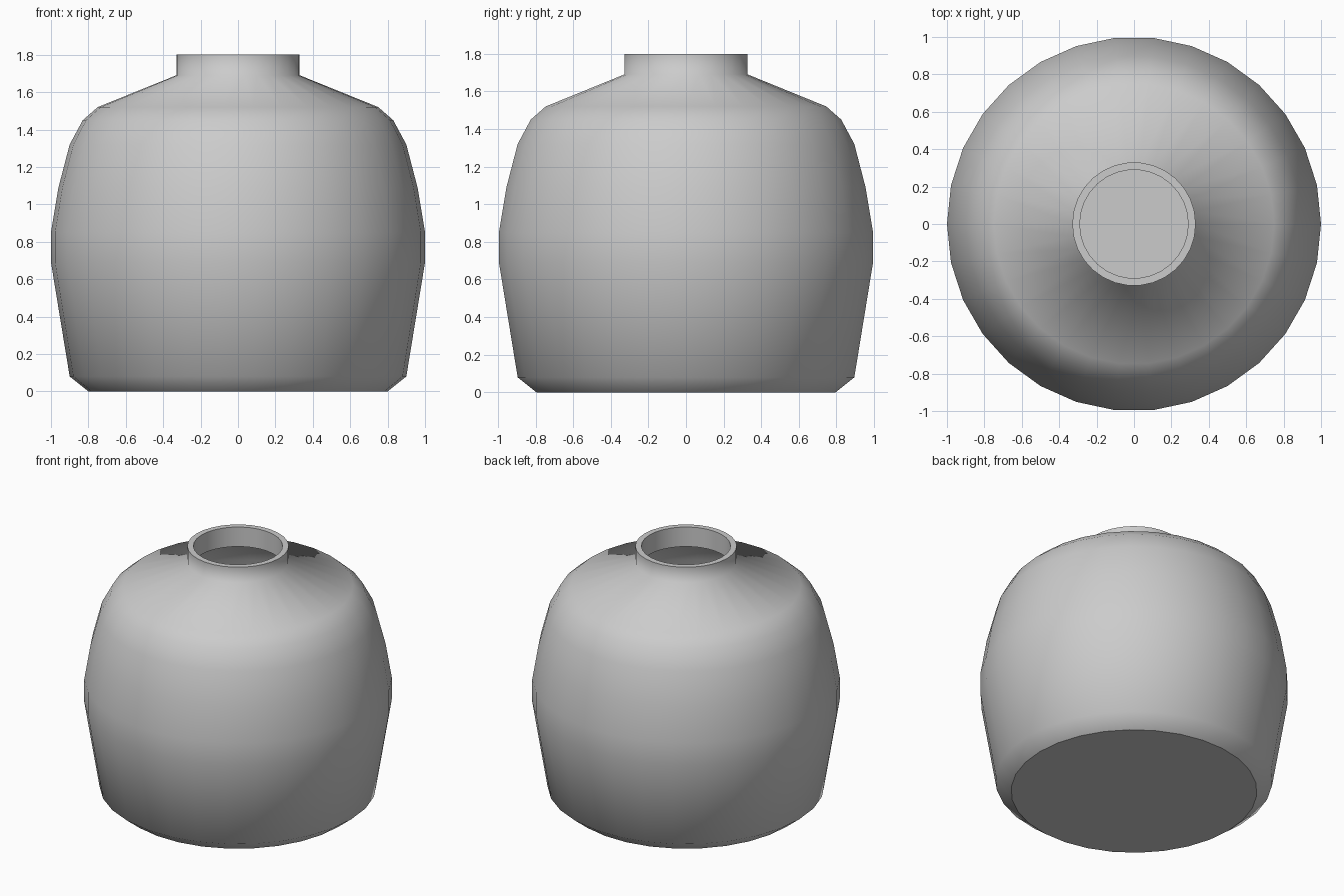
import bpy, bmesh, math

cube = bpy.data.objects.get("Cube")
if cube:
    bpy.data.objects.remove(cube, do_unlink=True)

SEGMENTS = 30
# Outside of the jar, from foot to rim, as (radius, height)
OUTER = [(0.8, 0), (0.9, 0.08), (1, 0.69), (1, 0.85), (0.96, 1.09),
         (0.9, 1.32), (0.83, 1.45), (0.75, 1.52), (0.33, 1.69), (0.33, 1.8)]
# Inside of the hollow, from rim down to floor
INNER = [(0.29, 1.8), (0.29, 1.66), (0.735, 1.48), (0.8, 1.43), (0.86, 1.3),
         (0.92, 1.08), (0.96, 0.84), (0.96, 0.69), (0.863, 0.1), (0.79, 0.04)]

# Plain grey material
grey = bpy.data.materials.new("plain_grey")
grey.use_nodes = True
color = (0.6, 0.6, 0.6, 1)
grey.diffuse_color = color
grey.node_tree.nodes["Principled BSDF"].inputs["Base Color"].default_value = color


def ring(bm, radius, height):
    return [bm.verts.new((radius * math.cos(i * math.tau / SEGMENTS),
                          radius * math.sin(i * math.tau / SEGMENTS), height))
            for i in range(SEGMENTS)]


# Lathe the wall, then cap the base and the inner floor
bm = bmesh.new()
rings = [ring(bm, r, z) for r, z in OUTER + INNER]
for low, high in zip(rings, rings[1:]):
    for i in range(SEGMENTS):
        j = (i + 1) % SEGMENTS
        bm.faces.new((low[i], low[j], high[j], high[i])).smooth = True
bm.faces.new(rings[0][::-1])
bm.faces.new(rings[-1])

# Crisp edges at the foot, both sides of the rim, the inner neck and the floor
rim = len(OUTER)
for k in (0, rim - 1, rim, rim + 1, len(rings) - 1):
    for i in range(SEGMENTS):
        edge = bm.edges.get((rings[k][i], rings[k][(i + 1) % SEGMENTS]))
        edge.smooth = False

mesh = bpy.data.meshes.new("jar_body")
bm.to_mesh(mesh)
bm.free()
mesh.materials.append(grey)
jar = bpy.data.objects.new("jar_body", mesh)
bpy.context.collection.objects.link(jar)
